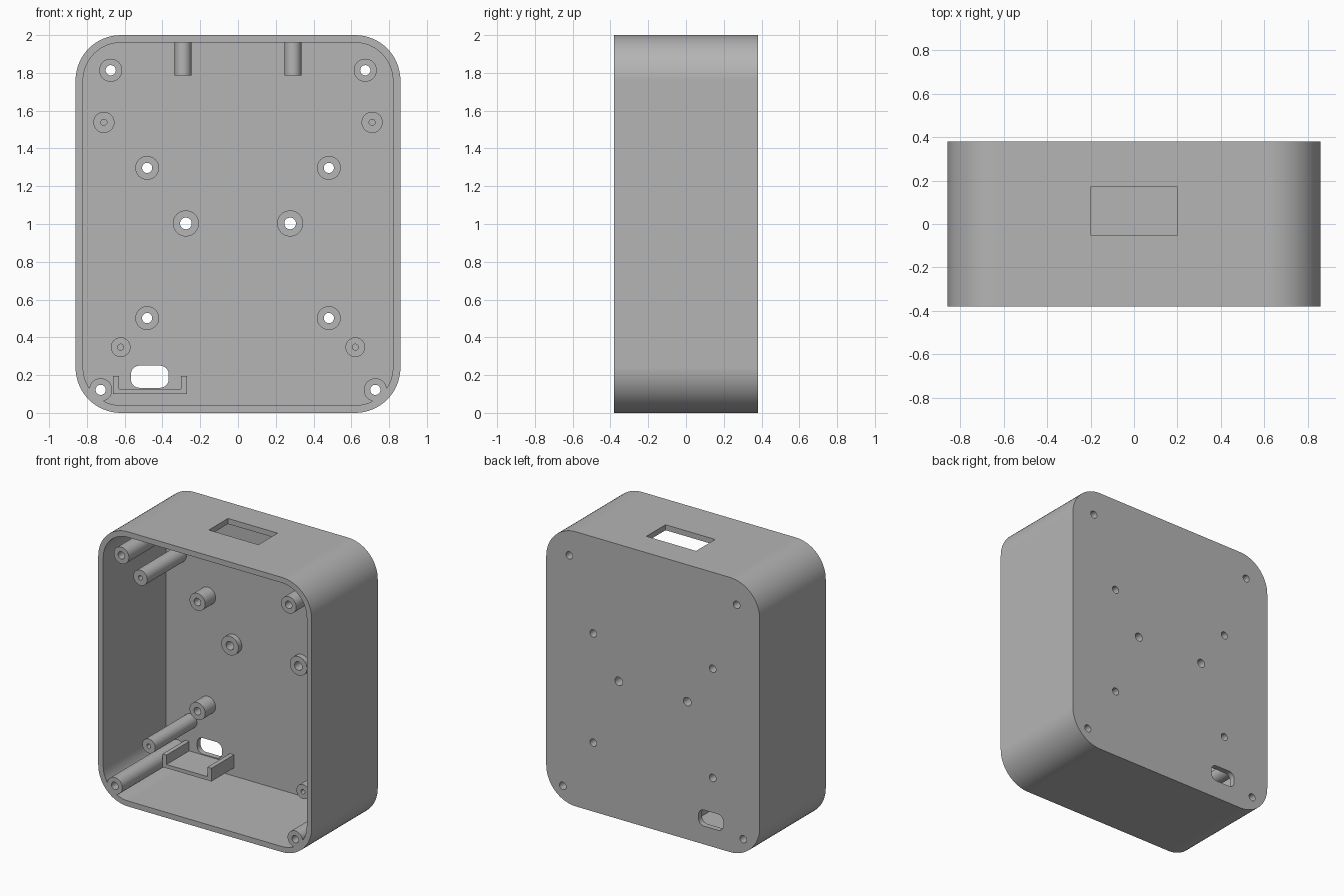
import bpy, bmesh
from math import cos, sin, pi, radians

if "Cube" in bpy.data.objects:
    bpy.data.objects.remove(bpy.data.objects["Cube"])

grey = bpy.data.materials.new("plain grey")
grey.use_nodes = True
COLOUR = (0.46, 0.46, 0.46, 1)
grey.diffuse_color = COLOUR
grey.node_tree.nodes["Principled BSDF"].inputs["Base Color"].default_value = COLOUR

FRONT, BACK, FLOOR = -0.38, 0.38, 0.34   # y of rim, outer back, inner back


def circle(x, z, r, n=32):
    return [(x + r * cos(2 * pi * i / n), z + r * sin(2 * pi * i / n)) for i in range(n)]


def rounded_rect(x0, x1, z0, z1, r, n=16):
    pts = []
    corners = [(x1 - r, z1 - r), (x0 + r, z1 - r), (x0 + r, z0 + r), (x1 - r, z0 + r)]
    for q, (cx, cz) in enumerate(corners):
        for i in range(n + 1):
            a = pi / 2 * (q + i / n)
            pts.append((cx + r * cos(a), cz + r * sin(a)))
    return pts


def finish(bm, name):
    bmesh.ops.recalc_face_normals(bm, faces=bm.faces)
    mesh = bpy.data.meshes.new(name)
    bm.to_mesh(mesh)
    bm.free()
    mesh.materials.append(grey)
    obj = bpy.data.objects.new(name, mesh)
    bpy.context.collection.objects.link(obj)
    return obj


def prism(name, outline, y0, y1):
    """Solid with an x-z outline running from y0 to y1."""
    bm = bmesh.new()
    face = bm.faces.new([bm.verts.new((x, y0, z)) for x, z in outline])
    new = bmesh.ops.extrude_face_region(bm, geom=[face], use_keep_orig=True)["geom"]
    bmesh.ops.translate(bm, vec=(0, y1 - y0, 0),
                        verts=[v for v in new if isinstance(v, bmesh.types.BMVert)])
    return finish(bm, name)


def tube(name, x, z, r, hole, tip):
    """Hollow boss standing on the inner back, ending at y = tip."""
    bm = bmesh.new()
    rings = [[bm.verts.new((px, y, pz)) for px, pz in circle(x, z, rad)]
             for rad, y in ((r, FLOOR), (r, tip), (hole, tip), (hole, FLOOR))]
    for a, b in zip(rings, rings[1:]):
        for i in range(len(a)):
            j = (i + 1) % len(a)
            bm.faces.new((a[i], a[j], b[j], b[i]))
    return finish(bm, name)


def cut(target, cutter):
    mod = target.modifiers.new("cut", "BOOLEAN")
    mod.operation, mod.solver, mod.object = "DIFFERENCE", "EXACT", cutter
    bpy.context.view_layer.objects.active = target
    bpy.ops.object.modifier_apply(modifier=mod.name)
    bpy.data.objects.remove(cutter)


def box(name, x0, x1, y0, y1, z0, z1):
    return prism(name, [(x0, z0), (x1, z0), (x1, z1), (x0, z1)], y0, y1)


# Open-fronted case with rounded corners
case = prism("case", rounded_rect(-0.86, 0.86, 0, 2, 0.24), FRONT, BACK)
cut(case, prism("cavity", rounded_rect(-0.82, 0.82, 0.04, 1.96, 0.2), FRONT - 0.1, FLOOR))
cut(case, box("window_cutter", -0.2, 0.2, -0.05, 0.17, 1.9, 2.1))
cut(case, prism("slot_cutter", rounded_rect(-0.567, -0.367, 0.133, 0.25, 0.045, 8),
                FLOOR - 0.1, BACK + 0.1))

# Bosses: name, x, z, radius, hole radius, tip y, hole goes through the back
bosses = [
    ("upper_corner_post", 0.674, 1.814, 0.061, 0.027, FRONT, True),
    ("lower_corner_post", 0.727, 0.122, 0.061, 0.027, FRONT, True),
    ("upper_standoff", 0.481, 1.297, 0.063, 0.027, 0.22, True),
    ("lower_standoff", 0.481, 0.502, 0.063, 0.027, 0.22, True),
    ("middle_collar", 0.276, 1.003, 0.069, 0.031, 0.30, True),
    ("upper_screw_post", 0.71, 1.538, 0.056, 0.016, -0.11, False),
    ("lower_screw_post", 0.621, 0.348, 0.052, 0.016, -0.14, False),
]
parts = [case]
for name, x, z, r, hole, tip, through in bosses:
    for side, s in (("left", 1), ("right", -1)):
        parts.append(tube(f"{name}_{side}", s * x, z, r, hole, tip))
        if through:
            cut(case, prism("hole_cutter", circle(s * x, z, hole), FLOOR - 0.02, BACK + 0.1))

# Pegs hanging beside the top window
for side, s in (("left", 1), ("right", -1)):
    bpy.ops.mesh.primitive_cylinder_add(vertices=32, radius=0.044, depth=0.185,
                                        location=(s * 0.291, 0.06, 1.8775))
    peg = bpy.context.object
    peg.name = f"ceiling_peg_{side}"
    peg.data.materials.append(grey)
    parts.append(peg)

# U-shaped cradle under the slot
cradle = [(-0.663, 0.1), (-0.27, 0.1), (-0.27, 0.196), (-0.302, 0.196),
          (-0.302, 0.127), (-0.631, 0.127), (-0.631, 0.196), (-0.663, 0.196)]
parts.append(prism("cradle", cradle, 0.08, FLOOR))

# Smooth the curved faces, keep edges crisp
bpy.ops.object.select_all(action="DESELECT")
for obj in parts:
    obj.select_set(True)
bpy.context.view_layer.objects.active = case
bpy.ops.object.shade_smooth_by_angle(angle=radians(30))
for obj in parts:
    obj.modifiers.new("even_shading", "WEIGHTED_NORMAL").keep_sharp = True
